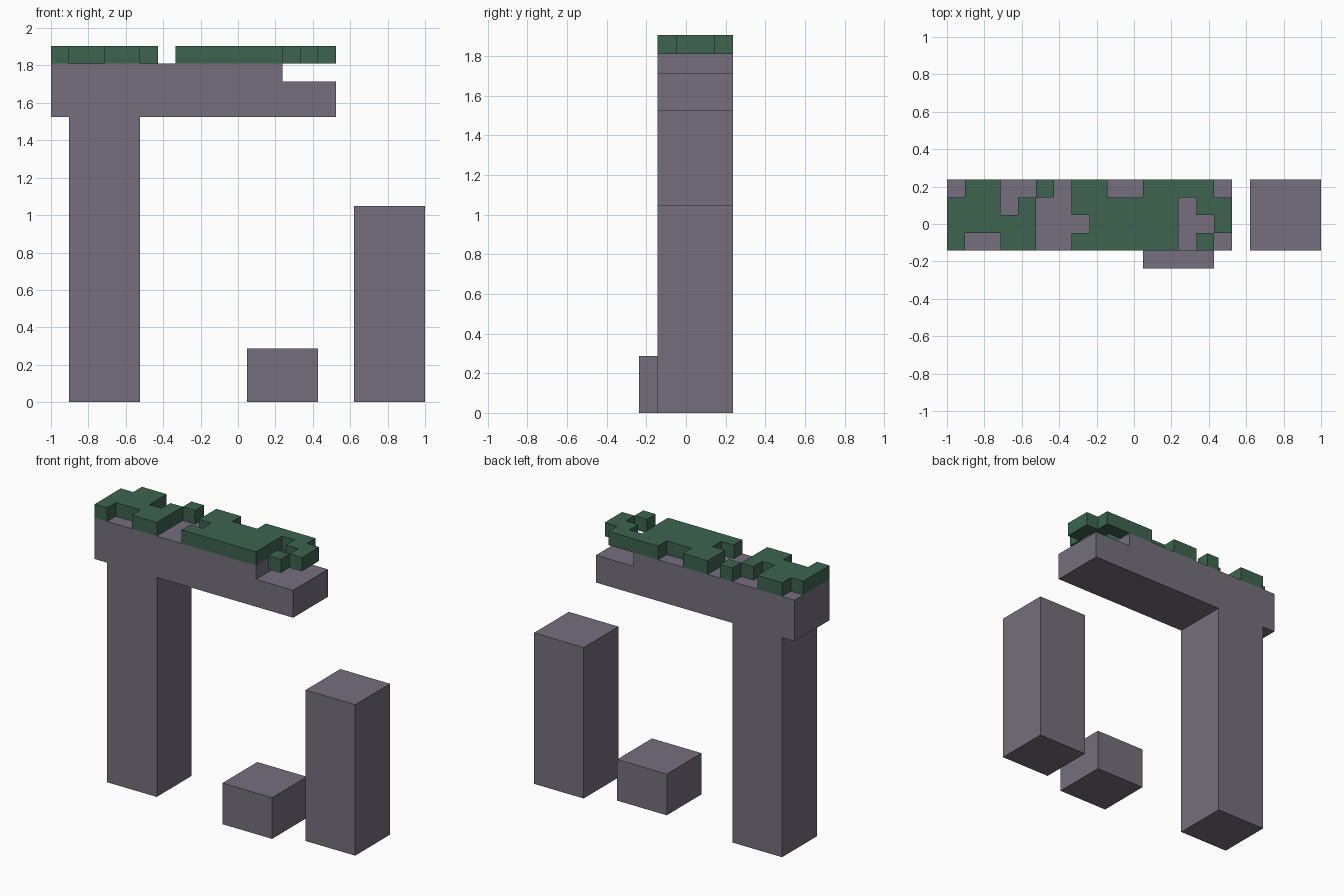
import bpy, bmesh

if "Cube" in bpy.data.objects:
    bpy.data.objects.remove(bpy.data.objects["Cube"], do_unlink=True)

U = 2 / 21  # one block unit


def material(name, rgb):
    m = bpy.data.materials.new(name)
    m.use_nodes = True
    m.diffuse_color = (*rgb, 1)
    bsdf = m.node_tree.nodes["Principled BSDF"]
    bsdf.inputs["Base Color"].default_value = (*rgb, 1)
    bsdf.inputs["Roughness"].default_value = 0.9
    return m


stone = material("stone grey", (0.178, 0.159, 0.202))
moss = material("moss green", (0.047, 0.127, 0.080))


def pos(i, j, k):
    """Block-unit coordinates to model space."""
    return (-1 + i * U, (j - 2.5) * U, k * U)


def finish(name, bm, mat):
    bmesh.ops.recalc_face_normals(bm, faces=bm.faces)
    mesh = bpy.data.meshes.new(name)
    bm.to_mesh(mesh)
    bm.free()
    mesh.materials.append(mat)
    obj = bpy.data.objects.new(name, mesh)
    bpy.context.collection.objects.link(obj)
    return obj


def extrude_profile(name, profile, y0, y1, mat):
    """Extrude an x-z outline from y0 to y1."""
    bm = bmesh.new()
    face = bm.faces.new([bm.verts.new(pos(x, y0, z)) for x, z in profile])
    ext = bmesh.ops.extrude_face_region(bm, geom=[face])
    verts = [v for v in ext["geom"] if isinstance(v, bmesh.types.BMVert)]
    bmesh.ops.translate(bm, verts=verts, vec=(0, (y1 - y0) * U, 0))
    return finish(name, bm, mat)


def rect(x0, x1, z1):
    return [(x0, 0), (x1, 0), (x1, z1), (x0, z1)]


# Standing pillar with its broken, stepped lintel
extrude_profile("pillar_and_lintel",
                [(1, 0), (5, 0), (5, 16), (16, 16), (16, 18), (13, 18),
                 (13, 19), (0, 19), (0, 16), (1, 16)], 1, 5, stone)
# Broken pillar stump and fallen block
extrude_profile("broken_pillar", rect(17, 21, 11), 1, 5, stone)
extrude_profile("fallen_block", rect(11, 15, 3), 0, 4, stone)

# Moss layer: rows run from back to front, one mark per block
MOSS = [".##..#.##..####.",
        "###.#..######.##",
        "#####...#####..#",
        "#..##..######.#."]
cells = {(i, 4 - r) for r, row in enumerate(MOSS)
         for i, mark in enumerate(row) if mark == "#"}
bm = bmesh.new()


def quad(*corners):
    bm.faces.new([bm.verts.new(pos(*c)) for c in corners])


for i, j in sorted(cells):
    ring = [(i, j), (i + 1, j), (i + 1, j + 1), (i, j + 1)]
    quad(*[(x, y, 20) for x, y in ring])
    quad(*[(x, y, 19) for x, y in reversed(ring)])
    # Side walls only where there is no neighbouring moss
    for n, (dx, dy) in enumerate([(0, -1), (1, 0), (0, 1), (-1, 0)]):
        if (i + dx, j + dy) not in cells:
            a, b = ring[n], ring[(n + 1) % 4]
            quad((*a, 19), (*b, 19), (*b, 20), (*a, 20))
bmesh.ops.remove_doubles(bm, verts=bm.verts, dist=0.001)
finish("moss_layer", bm, moss)
